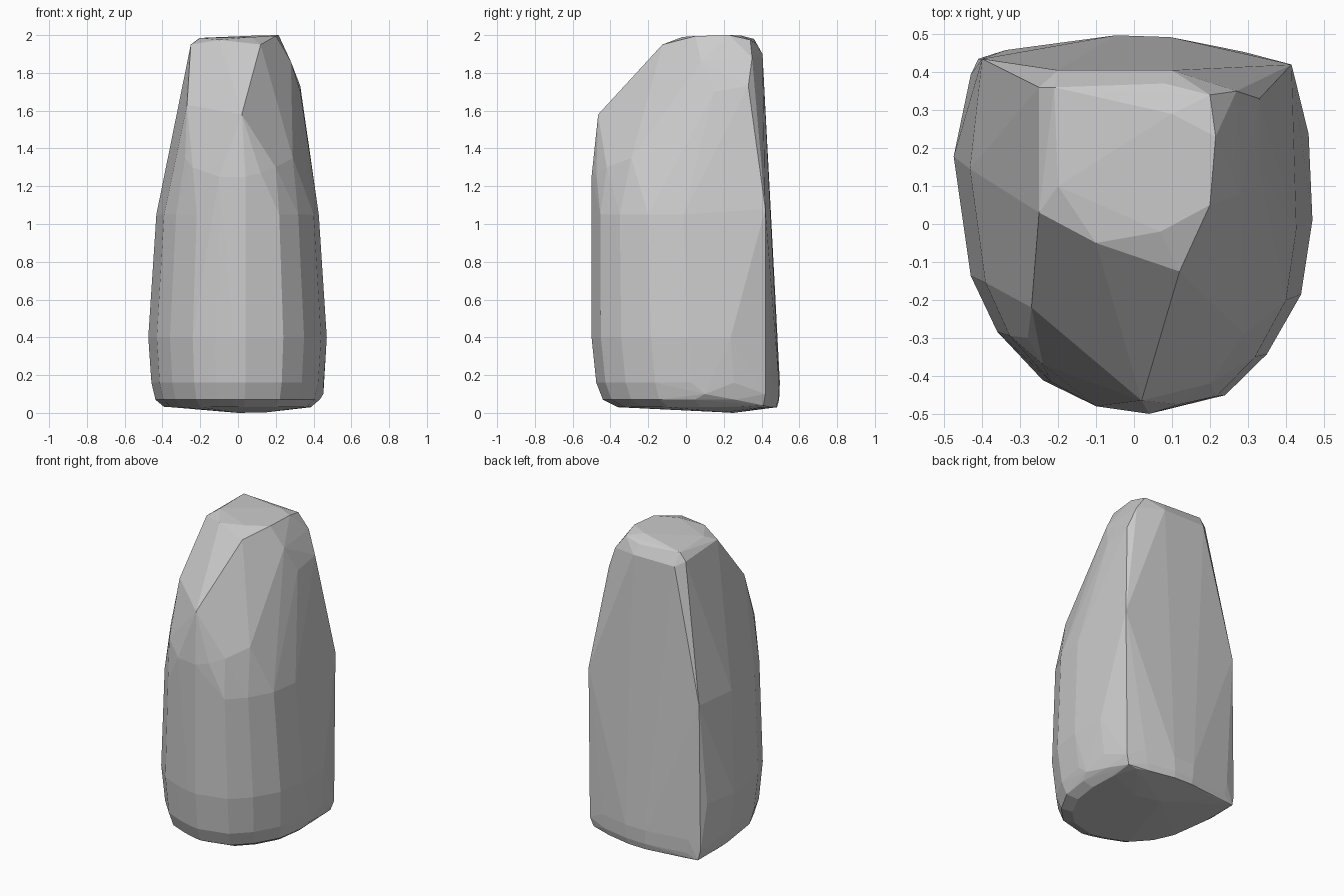
import bpy, bmesh, math

# Plan outline of the standing stone: broad flat back, rounded front
PLAN = [(-.05, .5), (.1, .495), (.3, .455), (.4, .42), (.46, .25), (.47, .02),
        (.44, -.18), (.35, -.34), (.24, -.45), (.12, -.48), (.04, -.5), (-.02, -.49),
        (-.12, -.46), (-.24, -.41), (-.36, -.28), (-.43, -.13), (-.475, .19),
        (-.43, .41), (-.35, .46)]


def ring(z, sx, front, back):
    """Outline fitted to a width factor and a front/back range."""
    return [(x * sx, front + (y + .5) * (back - front), z) for x, y in PLAN]


# Body: chamfered foot, then nearly upright walls leaning in at the back
points = [(.0, .25, 0), (.15, .2, .003)]
points += ring(.03, .82, -.36, .482)
points += ring(.07, .92, -.44, .493)
points += ring(.16, .965, -.475, .497)
points += ring(.4, 1.0, -.5, .482)
points += ring(1.05, .91, -.5, .435)

# Crisp back corners, upright to mid height
points += [(.415, .42, 1.08), (.405, .42, .1), (.385, .41, .04), (.452, .1, .1),
           (-.4, .435, 1.05), (-.41, .435, .1), (-.395, .44, .035)]

# Shoulder where the front wall breaks into the sloping face
points += [(-.28, -.3, 1.35), (-.24, -.37, 1.3), (-.1, -.48, 1.25), (.04, -.5, 1.25),
           (.12, -.475, 1.27), (.2, -.42, 1.3), (.29, -.29, 1.35), (.02, -.465, 1.58),
           (-.27, -.22, 1.63)]

# Upper rim of the sloping face and the side shoulders
points += [(-.25, .03, 1.95), (.12, -.125, 1.95), (-.1, -.05, 1.975),
           (.33, .33, 1.73), (.33, .15, 1.7), (.28, .08, 1.86),
           (.27, .35, 1.88), (-.25, .36, 1.93), (.1, .405, 1.9), (-.2, .405, 1.9)]

# Small crown plateau
points += [(-.21, .36, 1.98), (.08, .37, 1.96), (.2, .34, 1.975), (.215, .23, 2.0),
           (.2, .05, 1.995), (.07, -.02, 1.99), (-.2, .1, 1.985), (.1, .29, 1.998)]

bm = bmesh.new()
for p in points:
    bm.verts.new(p)
bmesh.ops.convex_hull(bm, input=bm.verts[:])
loose = [v for v in bm.verts if not v.link_faces]
bmesh.ops.delete(bm, geom=loose, context='VERTS')

# Merge nearly coplanar facets for the chiselled look
bmesh.ops.dissolve_limit(bm, angle_limit=math.radians(2),
                         verts=bm.verts[:], edges=bm.edges[:])
bmesh.ops.recalc_face_normals(bm, faces=bm.faces[:])

mesh = bpy.data.meshes.new("standing_stone")
bm.to_mesh(mesh)
bm.free()
stone = bpy.data.objects.new("standing_stone", mesh)
bpy.context.collection.objects.link(stone)
